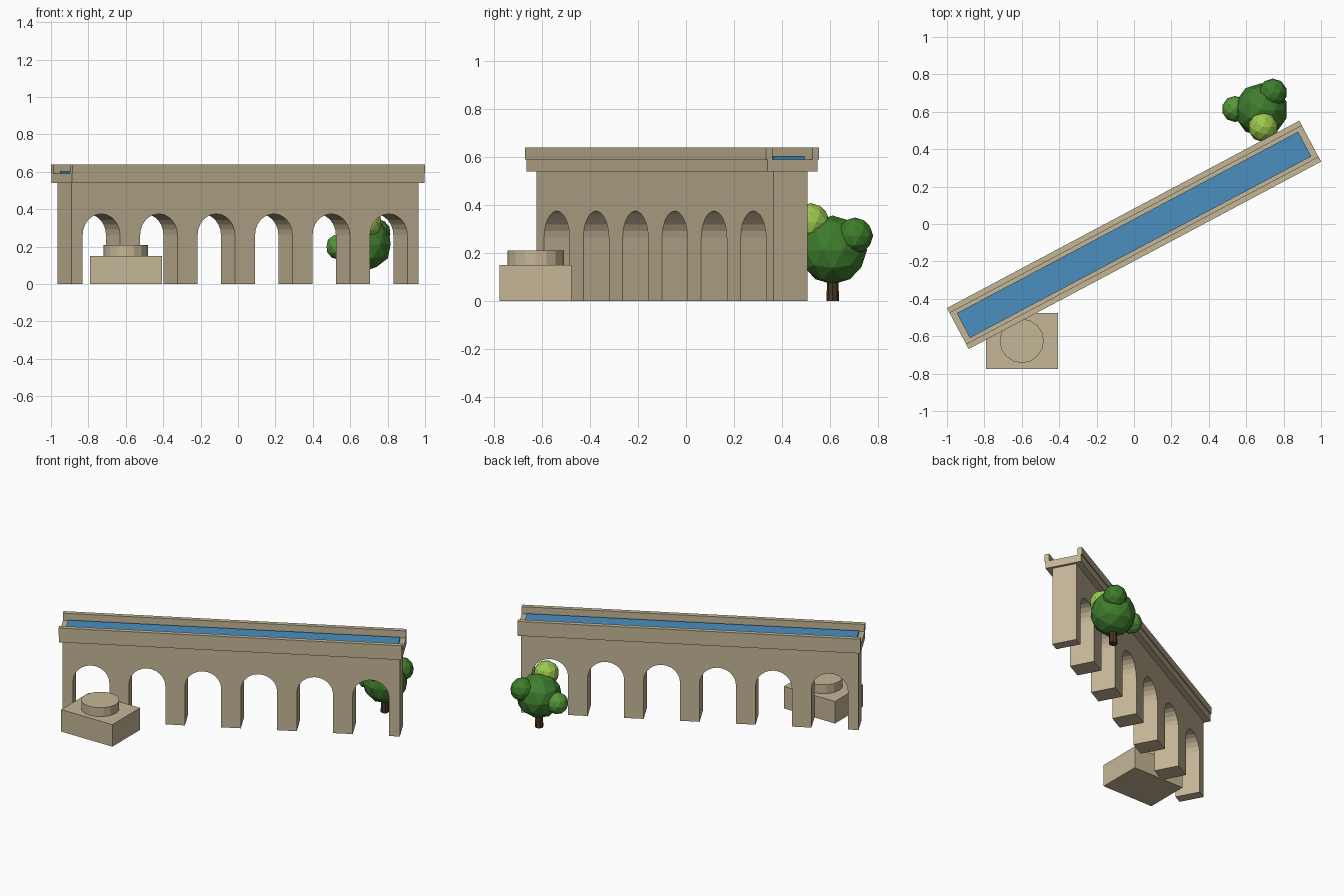
import bpy, bmesh, math
from mathutils import Matrix, Vector

cube = bpy.data.objects.get("Cube")
if cube:
    bpy.data.objects.remove(cube, do_unlink=True)


def material(name, rgb):
    m = bpy.data.materials.new(name)
    m.use_nodes = True
    m.diffuse_color = (*rgb, 1)
    m.node_tree.nodes["Principled BSDF"].inputs["Base Color"].default_value = (*rgb, 1)
    return m


stone = material("sandstone", (0.56, 0.47, 0.305))
water_blue = material("water blue", (0.07, 0.275, 0.53))
bark = material("bark brown", (0.075, 0.035, 0.018))
dark_green = material("dark leaf green", (0.048, 0.205, 0.026))
mid_green = material("mid leaf green", (0.09, 0.31, 0.04))
lime_green = material("lime leaf green", (0.33, 0.58, 0.075))

# Frame of the slanted bridge: local x runs along its length
BRIDGE = Matrix.Translation((0, -0.058, 0)) @ Matrix.Rotation(math.radians(28), 4, "Z")
WORLD = Matrix.Identity(4)


def finish(bm, name, mat, matrix=WORLD):
    bmesh.ops.recalc_face_normals(bm, faces=bm.faces[:])
    me = bpy.data.meshes.new(name)
    bm.to_mesh(me)
    bm.free()
    me.materials.append(mat)
    ob = bpy.data.objects.new(name, me)
    ob.matrix_world = matrix
    bpy.context.collection.objects.link(ob)
    return ob


def box(name, mat, size, centre, matrix=WORLD):
    bm = bmesh.new()
    bmesh.ops.create_cube(bm, size=1)
    bmesh.ops.scale(bm, vec=size, verts=bm.verts[:])
    bmesh.ops.translate(bm, vec=centre, verts=bm.verts[:])
    return finish(bm, name, mat, matrix)


def cylinder(name, mat, sides, r_low, r_high, height, base):
    bm = bmesh.new()
    bmesh.ops.create_cone(bm, cap_ends=True, segments=sides, radius1=r_low,
                          radius2=r_high, depth=height)
    bmesh.ops.translate(bm, vec=Vector(base) + Vector((0, 0, height / 2)), verts=bm.verts[:])
    return finish(bm, name, mat)


def blob(name, mat, radius, centre):
    bm = bmesh.new()
    bmesh.ops.create_icosphere(bm, subdivisions=2, radius=radius)
    bmesh.ops.translate(bm, vec=centre, verts=bm.verts[:])
    return finish(bm, name, mat)


# Arcade: one outline with six round-headed openings, extruded through
LENGTH, DEPTH, TOP = 2.10, 0.16, 0.54
PERIOD, RADIUS, SPRING, ARCHES, STEPS = 0.348, 0.113, 0.262, 6, 12
outline = [(-LENGTH / 2, TOP), (-LENGTH / 2, 0)]
for i in range(ARCHES):
    cx = (i - (ARCHES - 1) / 2) * PERIOD
    outline.append((cx - RADIUS, 0))
    for s in range(STEPS + 1):
        a = math.pi * (1 - s / STEPS)
        outline.append((cx + RADIUS * math.cos(a), SPRING + RADIUS * math.sin(a)))
    outline.append((cx + RADIUS, 0))
outline += [(LENGTH / 2, 0), (LENGTH / 2, TOP)]
bm = bmesh.new()
face = bm.faces.new([bm.verts.new((x, -DEPTH / 2, z)) for x, z in outline])
grown = bmesh.ops.extrude_face_region(bm, geom=[face])["geom"]
bmesh.ops.translate(bm, vec=(0, DEPTH, 0),
                    verts=[g for g in grown if isinstance(g, bmesh.types.BMVert)])
finish(bm, "arcade", stone, BRIDGE)

# Open-ended water channel on top
CHANNEL = 2.134
box("channel_floor", stone, (CHANNEL, 0.236, 0.05), (0, 0, 0.565), BRIDGE)
for side, name in ((-1, "channel_wall_front"), (1, "channel_wall_back")):
    box(name, stone, (CHANNEL, 0.03, 0.05), (0, side * 0.109, 0.615), BRIDGE)
box("water", water_blue, (2.067, 0.15, 0.014), (0, 0, 0.597), BRIDGE)

# Stone plinth with a round drum
box("plinth", stone, (0.385, 0.3, 0.15), (-0.5975, -0.625, 0.075))
cylinder("plinth_drum", stone, 16, 0.118, 0.118, 0.06, (-0.6, -0.625, 0.15))

# Tree
cylinder("tree_trunk", bark, 8, 0.027, 0.02, 0.15, (0.68, 0.61, 0))
blob("crown_main", dark_green, 0.143, (0.68, 0.61, 0.213))
blob("crown_back", dark_green, 0.076, (0.742, 0.702, 0.272))
blob("crown_side", mid_green, 0.07, (0.54, 0.615, 0.2))
blob("crown_top", lime_green, 0.08, (0.69, 0.518, 0.328))
